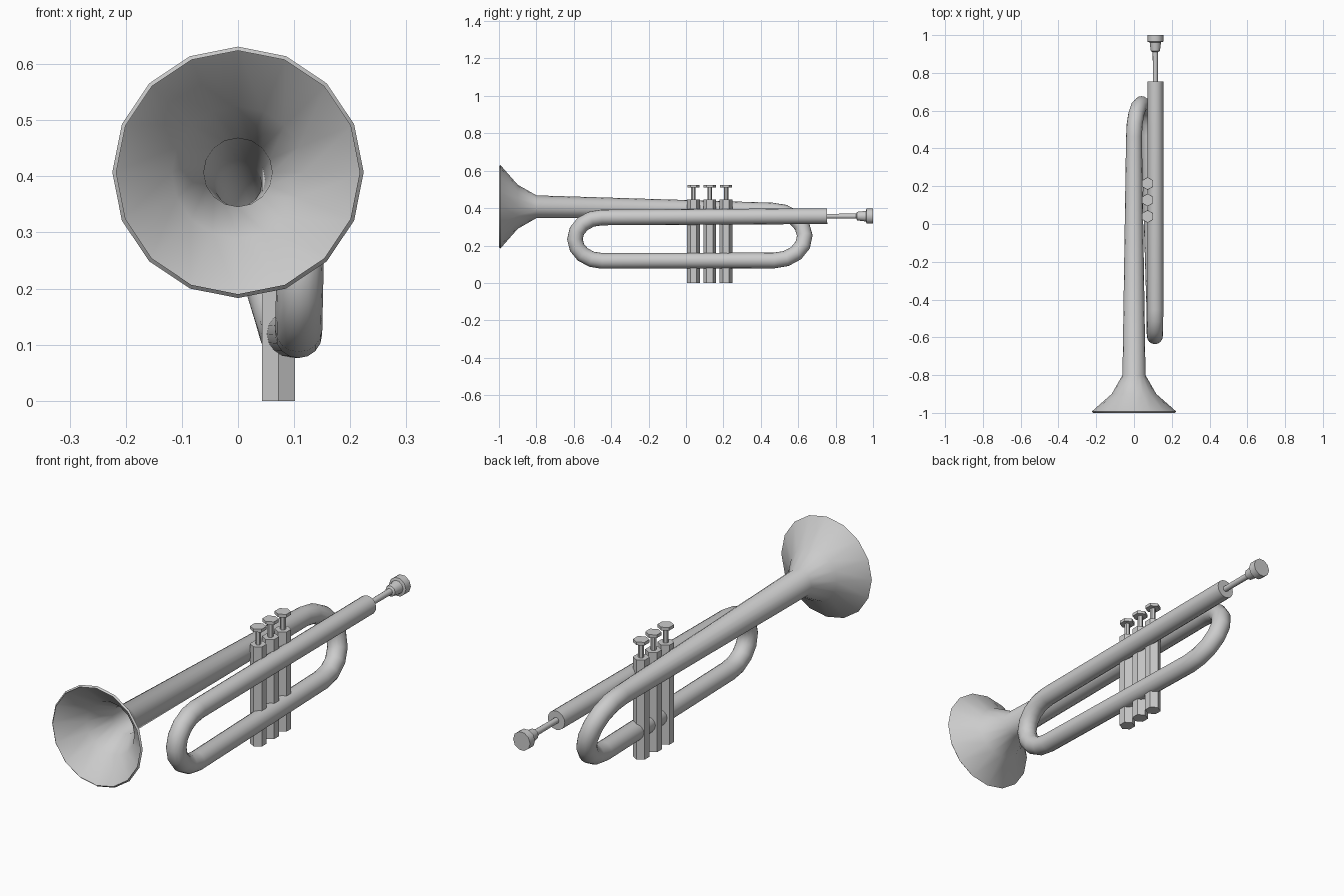
import bpy, bmesh, math
from mathutils import Vector

if "Cube" in bpy.data.objects:
    bpy.data.objects.remove(bpy.data.objects["Cube"])

metal = bpy.data.materials.new("grey metal")
metal.diffuse_color = (0.6, 0.6, 0.6, 1)
metal.use_nodes = True
metal.node_tree.nodes["Principled BSDF"].inputs["Base Color"].default_value = metal.diffuse_color


def sweep(name, path, sides, cap_start=True, cap_end=True, angle=50, side_axis=(1, 0, 0)):
    """Sweep a round section along (x, y, z, radius) rings."""
    bm = bmesh.new()
    pts = [Vector(p[:3]) for p in path]
    rings = []
    for i, p in enumerate(pts):
        a, b = pts[max(i - 1, 0)], pts[min(i + 1, len(pts) - 1)]
        t = ((b - p).normalized() + (p - a).normalized()).normalized()
        u = Vector(side_axis)
        u = (u - t * u.dot(t)).normalized()
        v = t.cross(u)
        ring = []
        for k in range(sides):
            f = 2 * math.pi * k / sides
            ring.append(bm.verts.new(p + path[i][3] * (u * math.cos(f) + v * math.sin(f))))
        rings.append(ring)
    for r0, r1 in zip(rings, rings[1:]):
        for k in range(sides):
            n = (k + 1) % sides
            bm.faces.new((r0[k], r0[n], r1[n], r1[k]))
    if cap_start:
        bm.faces.new(rings[0][::-1])
    if cap_end:
        bm.faces.new(rings[-1])
    me = bpy.data.meshes.new(name)
    bm.to_mesh(me)
    bm.free()
    me.materials.append(metal)
    ob = bpy.data.objects.new(name, me)
    bpy.context.collection.objects.link(ob)
    bpy.ops.object.select_all(action='DESELECT')
    ob.select_set(True)
    bpy.context.view_layer.objects.active = ob
    bpy.ops.object.shade_smooth_by_angle(angle=math.radians(angle))
    return ob


def u_bend(top, bottom, reach, radius, steps=8):
    """Half-ellipse rings from one end point to the other, bulging along y."""
    a, b = Vector(top), Vector(bottom)
    mid, half = (a + b) / 2, (a - b) / 2
    out = []
    for i in range(steps + 1):
        f = math.pi * i / steps
        p = mid + half * math.cos(f) + Vector((0, reach * math.sin(f), 0))
        out.append((*p, radius))
    return out


# Flared bell running into the main tube, both bends and the leadpipe
R = 0.042
path = [(0, -1.0, 0.407, 0.217), (0, -0.993, 0.407, 0.224),
        (0, -0.9, 0.407, 0.118), (0, -0.8, 0.407, 0.061)]
path += u_bend((0, 0.46, 0.387), (0.08, 0.47, 0.12), 0.17, R)
path += u_bend((0.108, -0.45, 0.118), (0.113, -0.45, 0.35), -0.144, R)
path += [(0.113, 0.755, 0.357, R)]
sweep("bell_and_tubing", path, 16, cap_start=False)

# Mouthpiece shank, cup and rim
mx, mz = 0.113, 0.357
sweep("mouthpiece", [(mx, 0.74, mz, 0.013), (mx, 0.91, mz, 0.014), (mx, 0.915, mz, 0.024),
                     (mx, 0.962, mz, 0.03), (mx, 0.965, mz, 0.042), (mx, 1.0, mz, 0.042)], 10)

# Three hexagonal valves, each with a stem and a finger button
for i, y in enumerate((0.04, 0.127, 0.214), 1):
    x = 0.072
    for part, z0, z1, r, n in (("casing", 0, 0.445, 0.034, 6),
                               ("stem", 0.44, 0.512, 0.012, 6),
                               ("button", 0.51, 0.524, 0.033, 6)):
        sweep(f"valve_{part}_{i}", [(x, y, z0, r), (x, y, z1, r)], n, side_axis=(0, 1, 0))
